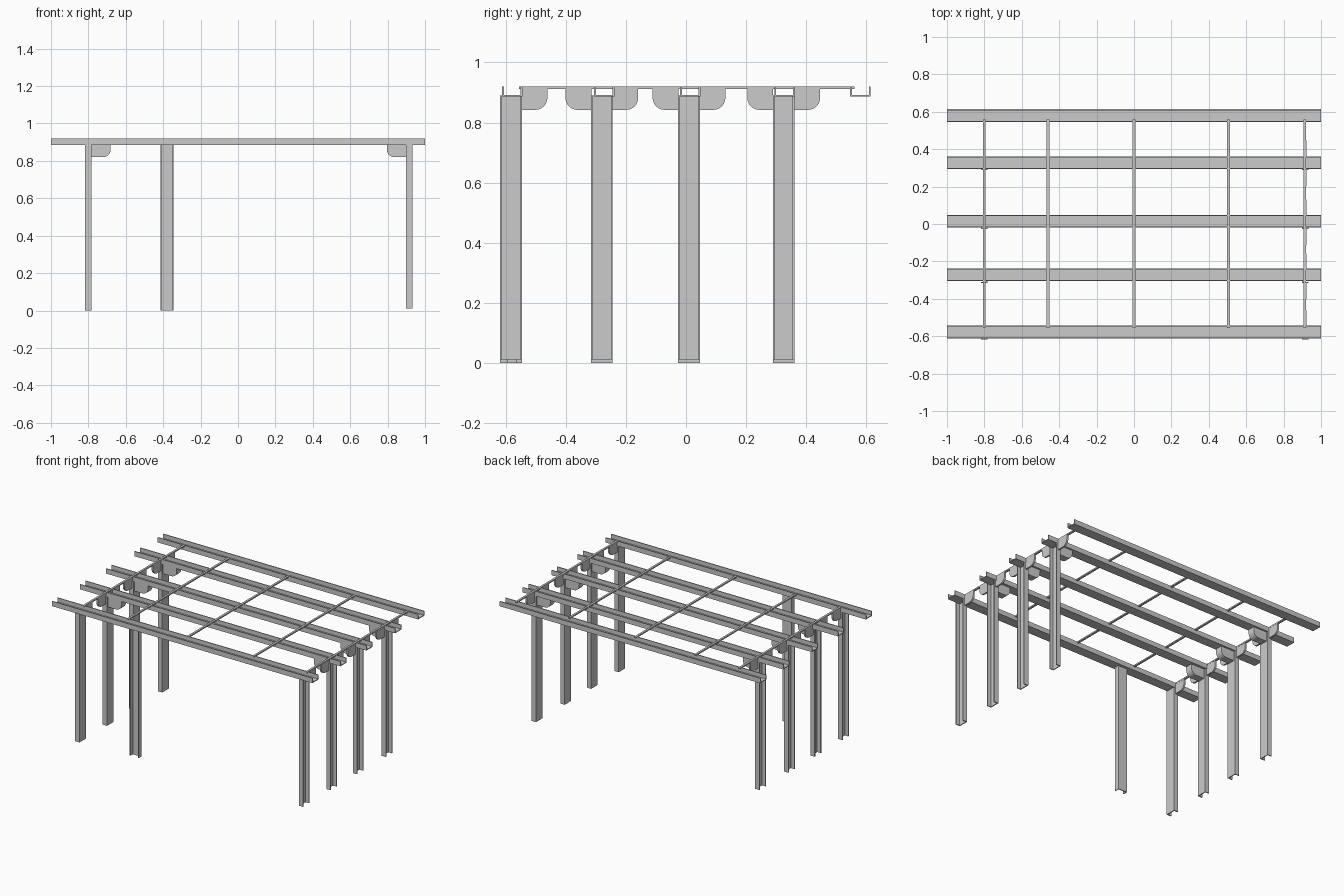
import bpy, bmesh, math
from mathutils import Matrix, Vector

if "Cube" in bpy.data.objects:
    bpy.data.objects.remove(bpy.data.objects["Cube"])


def prism(name, pts, depth, matrix):
    """Extrude a 2D outline along local z, then place it with a matrix."""
    bm = bmesh.new()
    face = bm.faces.new([bm.verts.new((u, v, 0)) for u, v in pts])
    ext = bmesh.ops.extrude_face_region(bm, geom=[face])
    verts = [g for g in ext['geom'] if isinstance(g, bmesh.types.BMVert)]
    bmesh.ops.translate(bm, verts=verts, vec=(0, 0, depth))
    bmesh.ops.transform(bm, matrix=matrix, verts=bm.verts)
    bmesh.ops.recalc_face_normals(bm, faces=bm.faces)
    mesh = bpy.data.meshes.new(name)
    bm.to_mesh(mesh)
    bm.free()
    ob = bpy.data.objects.new(name, mesh)
    bpy.context.collection.objects.link(ob)
    return ob


def frame(origin, u, v, w):
    m = Matrix((u, v, w)).transposed().to_4x4()
    m.translation = Vector(origin)
    return m


def channel(w, h, t):
    """U outline: web at v=0, flanges rising to v=h."""
    a = w / 2
    return [(-a, 0), (a, 0), (a, h), (a - t, h), (a - t, t),
            (-a + t, t), (-a + t, h), (-a, h)]


def rounded_bracket(length, height, r):
    """Rectangle hanging below v=0 with its outer lower corner rounded."""
    arc = [(length - r + r * math.sin(i * math.pi / 12),
            -height + r - r * math.cos(i * math.pi / 12)) for i in range(7)]
    return [(0, 0), (0, -height)] + arc + [(length, 0)]


X, Y, Z = (1, 0, 0), (0, 1, 0), (0, 0, 1)
BEAMS = [-0.578, -0.272, 0.014, 0.328, 0.58]
ROWS = [-0.582, -0.28, 0.01, 0.325]

# Long roof channels, open upward
for i, y in enumerate(BEAMS):
    prism(f"roof_beam_{i}", channel(0.068, 0.034, 0.006), 2.0,
          frame((-1, y, 0.886), Y, Z, X))

# Thin cross rods
for i, x in enumerate([-0.8, -0.46, 0.0, 0.505, 0.913]):
    prism(f"cross_rod_{i}", [(-0.007, 0), (0.007, 0), (0.007, 0.009), (-0.007, 0.009)],
          1.115, frame((x, -0.555, 0.911), X, Z, Y))

# End posts (channels open outward) with their brackets
for side, x, s, base in (("left", -0.8, -1, 0.0), ("right", 0.915, 1, 0.012)):
    for i, y in enumerate(ROWS):
        prism(f"{side}_post_{i}", channel(0.072, 0.033, 0.006), 0.89 - base,
              frame((x - s * 0.016, y, base), Y, (s, 0, 0), Z))
        for d in (-1, 1):
            if i == 0 and d < 0:
                continue
            prism(f"{side}_gusset_{i}_{'front' if d < 0 else 'back'}",
                  rounded_bracket(0.086, 0.07, 0.04), 0.012,
                  frame((x - 0.006, y + d * 0.035, 0.912), (0, d, 0), Z, X))
        if i > 0:
            prism(f"{side}_beam_bracket_{i}", rounded_bracket(0.105, 0.068, 0.04), 0.05,
                  frame((x - s * 0.014, y - 0.025, 0.888), (-s, 0, 0), Z, Y))

# Single intermediate post under the front beam, open to the front
prism("middle_front_post", channel(0.07, 0.033, 0.006), 0.89,
      frame((-0.38, -0.563, 0), X, (0, -1, 0), Z))
